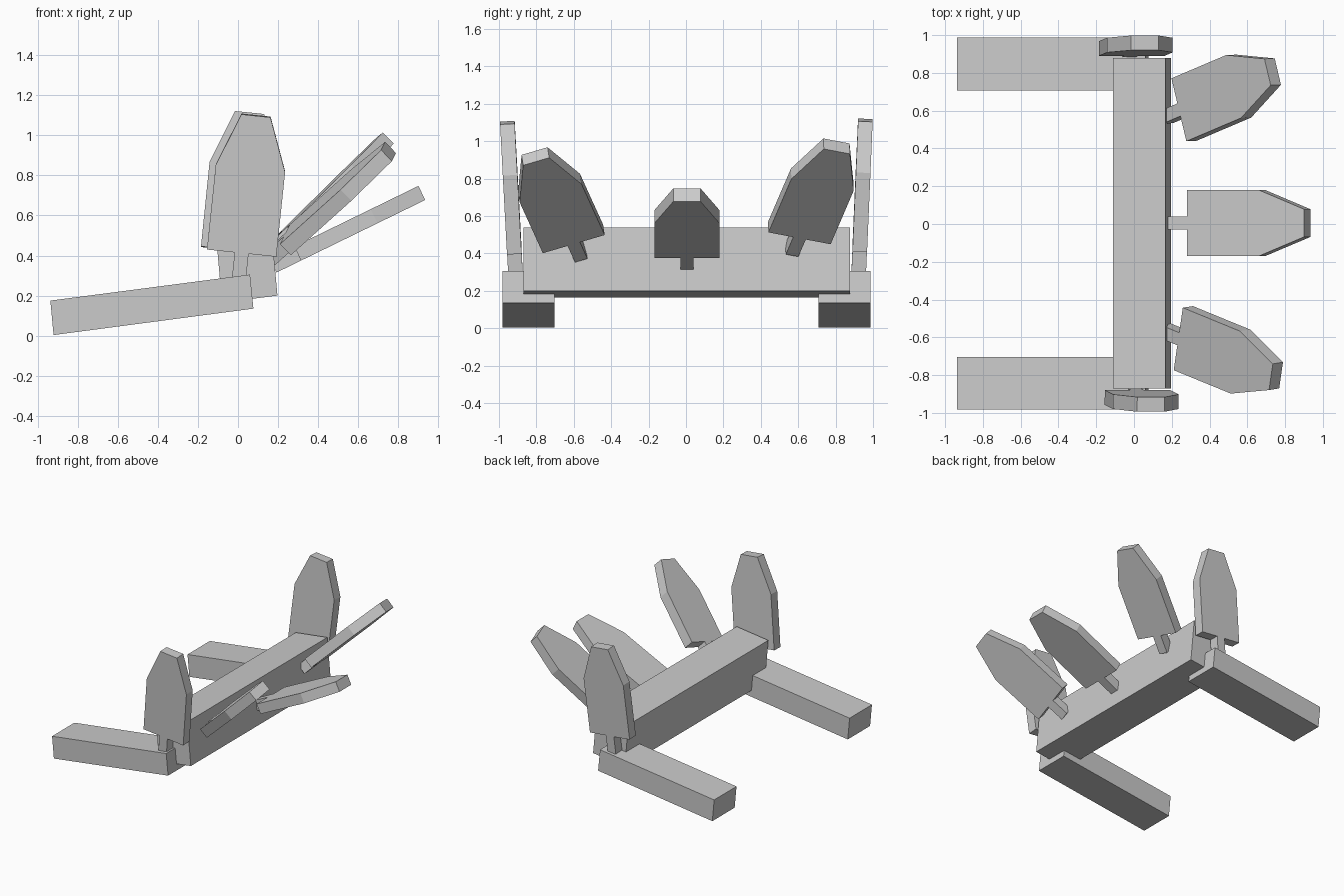
import bpy, bmesh
from mathutils import Vector

if "Cube" in bpy.data.objects:
    bpy.data.objects.remove(bpy.data.objects["Cube"])


def prism(name, ring, offset):
    """Extrude a closed ring of points along an offset vector."""
    bm = bmesh.new()
    face = bm.faces.new([bm.verts.new(p) for p in ring])
    ext = bmesh.ops.extrude_face_region(bm, geom=[face], use_keep_orig=True)
    moved = [g for g in ext["geom"] if isinstance(g, bmesh.types.BMVert)]
    bmesh.ops.translate(bm, verts=moved, vec=offset)
    bmesh.ops.recalc_face_normals(bm, faces=bm.faces)
    mesh = bpy.data.meshes.new(name)
    bm.to_mesh(mesh)
    bm.free()
    obj = bpy.data.objects.new(name, mesh)
    bpy.context.collection.objects.link(obj)
    return obj


def side_prism(name, profile, y0, y1):
    """Extrude an x-z profile from y0 to y1."""
    return prism(name, [(x, y0, z) for x, z in profile], Vector((0, y1 - y0, 0)))


# Half outline of a paddle: (half width, distance along the axis)
HALF = [(0.035, -0.137), (0.035, 0.0), (0.174, 0.0), (0.174, 0.425), (0.073, 0.69)]
OUTLINE = HALF + [(-u, v) for u, v in reversed(HALF)]
THICK = 0.078


def paddle(name, base, axis, across):
    """Base is the middle of the blade's lower edge on its outer face."""
    base, a = Vector(base), Vector(axis).normalized()
    w = Vector(across)
    w = (w - a * w.dot(a)).normalized()
    prism(name, [base + w * u + a * v for u, v in OUTLINE], a.cross(w) * THICK)


# Tilted main beam
side_prism("main_beam", [(-0.11, 0.505), (0.166, 0.54), (0.197, 0.2), (-0.08, 0.165)],
           -0.87, 0.878)

# Two long legs
LEG = [(-0.937, 0.175), (0.06, 0.305), (0.077, 0.135), (-0.921, 0.003)]
for side, y0, y1 in (("front", -0.982, -0.703), ("back", 0.708, 0.987)):
    side_prism(side + "_leg", LEG, y0, y1)

# Five paddles fanned around the beam
paddle("middle_paddle", (0.315, 0.005, 0.375), (0.615, 0, 0.3), (0, 1, 0))
paddle("front_corner_paddle", (0.288, -0.6, 0.45), (0.5, -0.205, 0.45), (0.042, 0.33, 0.091))
paddle("back_corner_paddle", (0.292, 0.607, 0.481), (0.47, 0.2, 0.465), (-0.08, 0.337, -0.064))
paddle("front_end_paddle", (0.018, -0.957, 0.412), (0.072, -0.037, 0.69), (1, 0, -0.1))
paddle("back_end_paddle", (-0.012, 0.968, 0.425), (0.07, 0.03, 0.69), (-1, 0, 0.1))
